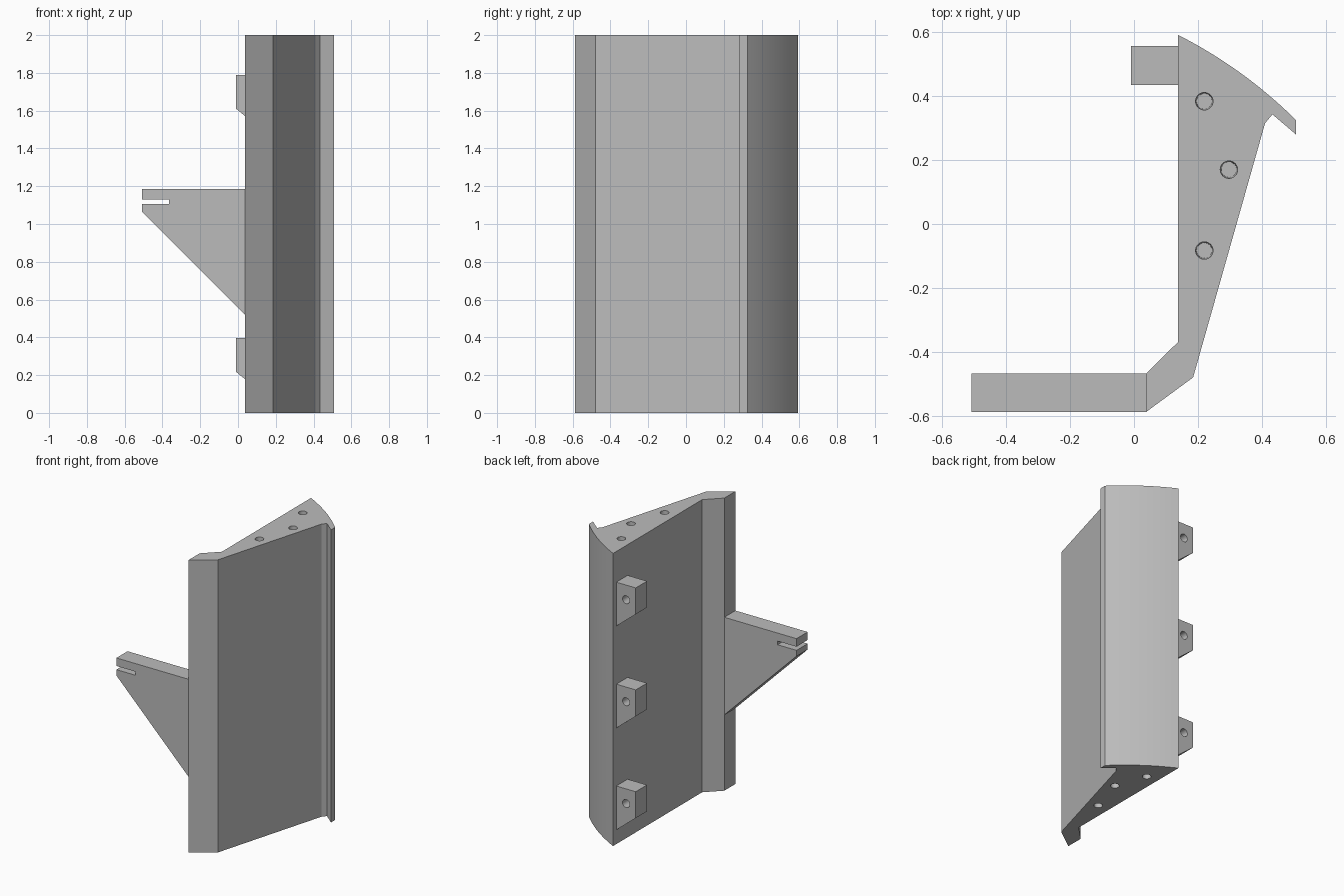
import bpy, bmesh, math
from mathutils import Matrix, Vector

if "Cube" in bpy.data.objects:
    bpy.data.objects.remove(bpy.data.objects["Cube"])

grey = bpy.data.materials.new("plain grey")
grey.diffuse_color = (0.5, 0.5, 0.5, 1)
grey.use_nodes = True
grey.node_tree.nodes["Principled BSDF"].inputs["Base Color"].default_value = grey.diffuse_color


def extrude(name, pts, offset):
    """Solid made by sweeping a closed 3D outline along an offset."""
    bm = bmesh.new()
    face = bm.faces.new([bm.verts.new(p) for p in pts])
    res = bmesh.ops.extrude_face_region(bm, geom=[face])
    verts = [g for g in res["geom"] if isinstance(g, bmesh.types.BMVert)]
    bmesh.ops.translate(bm, verts=verts, vec=offset)
    bmesh.ops.recalc_face_normals(bm, faces=bm.faces)
    return finish(name, bm)


def finish(name, bm):
    mesh = bpy.data.meshes.new(name)
    bm.to_mesh(mesh)
    bm.free()
    mesh.materials.append(grey)
    obj = bpy.data.objects.new(name, mesh)
    bpy.context.collection.objects.link(obj)
    return obj


def drill(target, start, end, r1, r2):
    """Cut a round hole from start to end, radius r1 to r2."""
    start, end = Vector(start), Vector(end)
    axis = end - start
    bm = bmesh.new()
    bmesh.ops.create_cone(
        bm, cap_ends=True, segments=32, radius1=r1, radius2=r2, depth=axis.length,
        matrix=Matrix.Translation((start + end) / 2)
        @ axis.to_track_quat("Z", "Y").to_matrix().to_4x4())
    cutter = finish("hole_cutter", bm)
    cutter.hide_render = True
    mod = target.modifiers.new("hole", "BOOLEAN")
    mod.operation = "DIFFERENCE"
    mod.solver = "EXACT"
    mod.object = cutter
    bpy.context.view_layer.objects.active = target
    bpy.ops.object.modifier_apply(modifier=mod.name)
    bpy.data.objects.remove(cutter)


def smooth(obj):
    bpy.ops.object.select_all(action="DESELECT")
    obj.select_set(True)
    bpy.context.view_layer.objects.active = obj
    bpy.ops.object.shade_smooth_by_angle(angle=math.radians(15))


# Main upright: constant section with a gently bowed back and a small lip
a, b = Vector((0.507, 0.325)), Vector((0.137, 0.592))
normal = Vector((a.y - b.y, b.x - a.x)).normalized() * -1
bow = []
for i in range(13):
    t = i / 12
    bow.append(a.lerp(b, t) + normal * 0.018 * 4 * t * (1 - t))
outline = [(0.038, -0.588), (0.185, -0.48), (0.41, 0.315), (0.433, 0.343),
           (0.507, 0.28)] + [tuple(p) for p in bow] + [(0.137, -0.37), (0.038, -0.468)]
upright = extrude("upright", [(x, y, 0) for x, y in outline], (0, 0, 2))

# Blind tapered pin holes in both ends
for x, y in [(0.22, 0.384), (0.297, 0.17), (0.22, -0.083)]:
    for z, way in [(0, 1), (2, -1)]:
        drill(upright, (x, y, z - way * 0.01), (x, y, z + way * 0.15), 0.0275, 0.024)
smooth(upright)

# Slotted triangular bracket
side = [(0.038, 1.185), (-0.508, 1.185), (-0.508, 1.13), (-0.365, 1.13),
        (-0.365, 1.105), (-0.508, 1.105), (-0.508, 1.065), (0.038, 0.518)]
extrude("bracket", [(x, -0.588, z) for x, z in side], (0, 0.12, 0))

# Three drilled mounting lugs
for top in (0.397, 1.093, 1.79):
    side = [(0.137, top), (-0.01, top), (-0.01, top - 0.18), (0.137, top - 0.3)]
    lug = extrude("mounting_lug", [(x, 0.435, z) for x, z in side], (0, 0.122, 0))
    drill(lug, (0.063, 0.42, top - 0.1), (0.063, 0.57, top - 0.1), 0.027, 0.027)
    smooth(lug)
